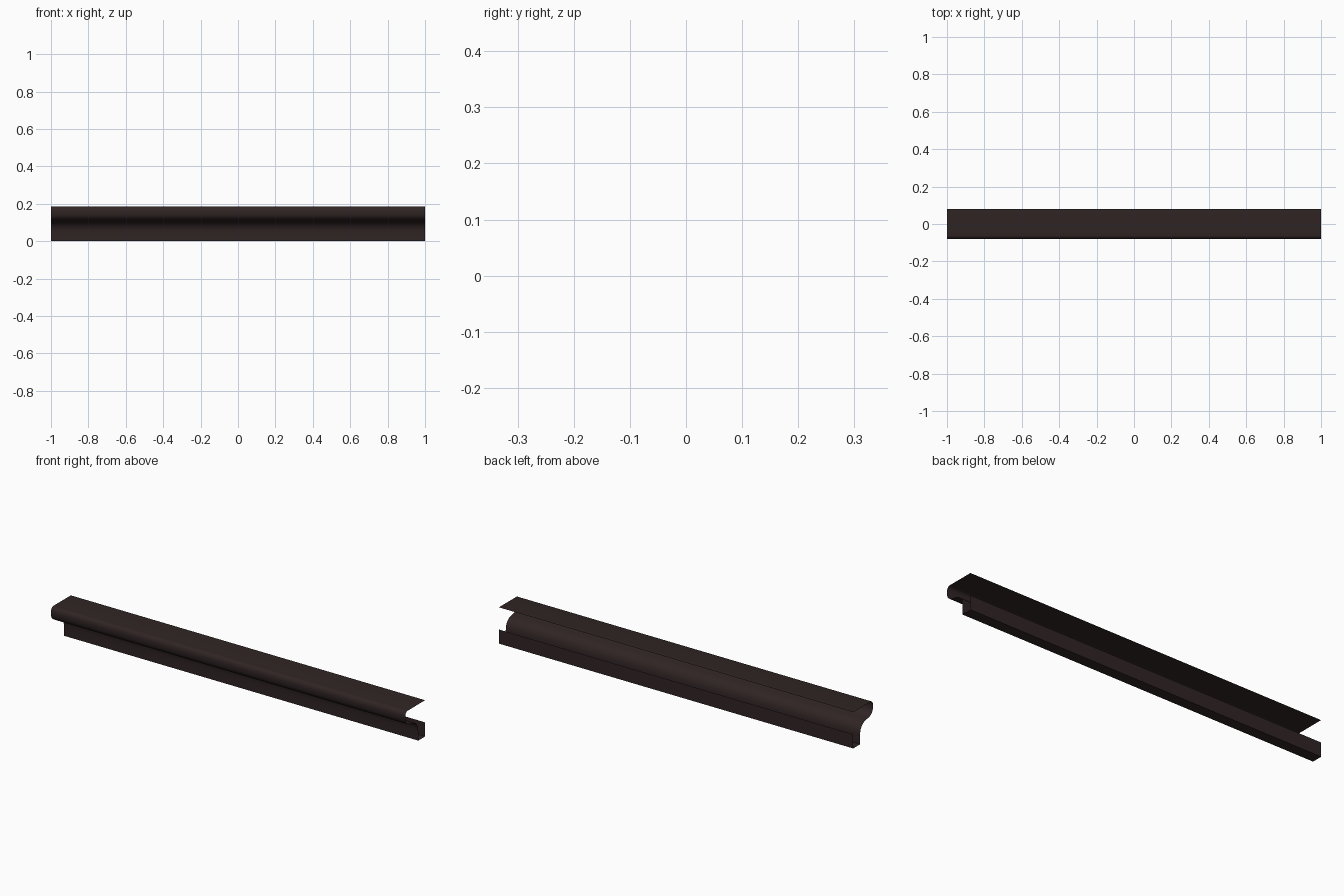
import bpy, bmesh, math
from mathutils import Vector

if "Cube" in bpy.data.objects:
    bpy.data.objects.remove(bpy.data.objects["Cube"])

brown = bpy.data.materials.new("dark brown")
brown.diffuse_color = (0.03, 0.018, 0.018, 1)
brown.use_nodes = True
brown.node_tree.nodes["Principled BSDF"].inputs["Base Color"].default_value = brown.diffuse_color


def bezier(p0, p1, p2, p3, n):
    """Points along a cubic curve in the y-z plane, first point left out."""
    a, b, c, d = (Vector(p) for p in (p0, p1, p2, p3))
    pts = []
    for i in range(1, n + 1):
        t = i / n
        u = 1 - t
        pts.append(a * u**3 + b * 3 * u * u * t + c * 3 * u * t * t + d * t**3)
    return pts


# Open cross-section: flat top, rounded nose, cove, front face, base, back lip
profile = [Vector((0.08, 0.185)), Vector((-0.06, 0.185))]
profile += bezier((-0.06, 0.185), (-0.073, 0.185), (-0.08, 0.175), (-0.08, 0.157), 5)
profile += bezier((-0.08, 0.157), (-0.08, 0.125), (-0.065, 0.112), (-0.03, 0.108), 6)
profile += bezier((-0.03, 0.108), (0.005, 0.104), (0.025, 0.085), (0.025, 0.047), 6)
profile += [Vector((0.025, 0)), Vector((0.08, 0)), Vector((0.08, 0.072))]

# Sweep the section along x as a thin sheet with open ends
bm = bmesh.new()
rows = [[bm.verts.new((x, p.x, p.y)) for p in profile] for x in (-1, 1)]
for i in range(len(profile) - 1):
    bm.faces.new((rows[0][i], rows[0][i + 1], rows[1][i + 1], rows[1][i]))
mesh = bpy.data.meshes.new("cornice_moulding")
bm.to_mesh(mesh)
bm.free()
mesh.materials.append(brown)
moulding = bpy.data.objects.new("cornice_moulding", mesh)
bpy.context.collection.objects.link(moulding)

# Smooth curves, crisp corners
bpy.context.view_layer.objects.active = moulding
moulding.select_set(True)
bpy.ops.object.shade_smooth_by_angle(angle=math.radians(40))
